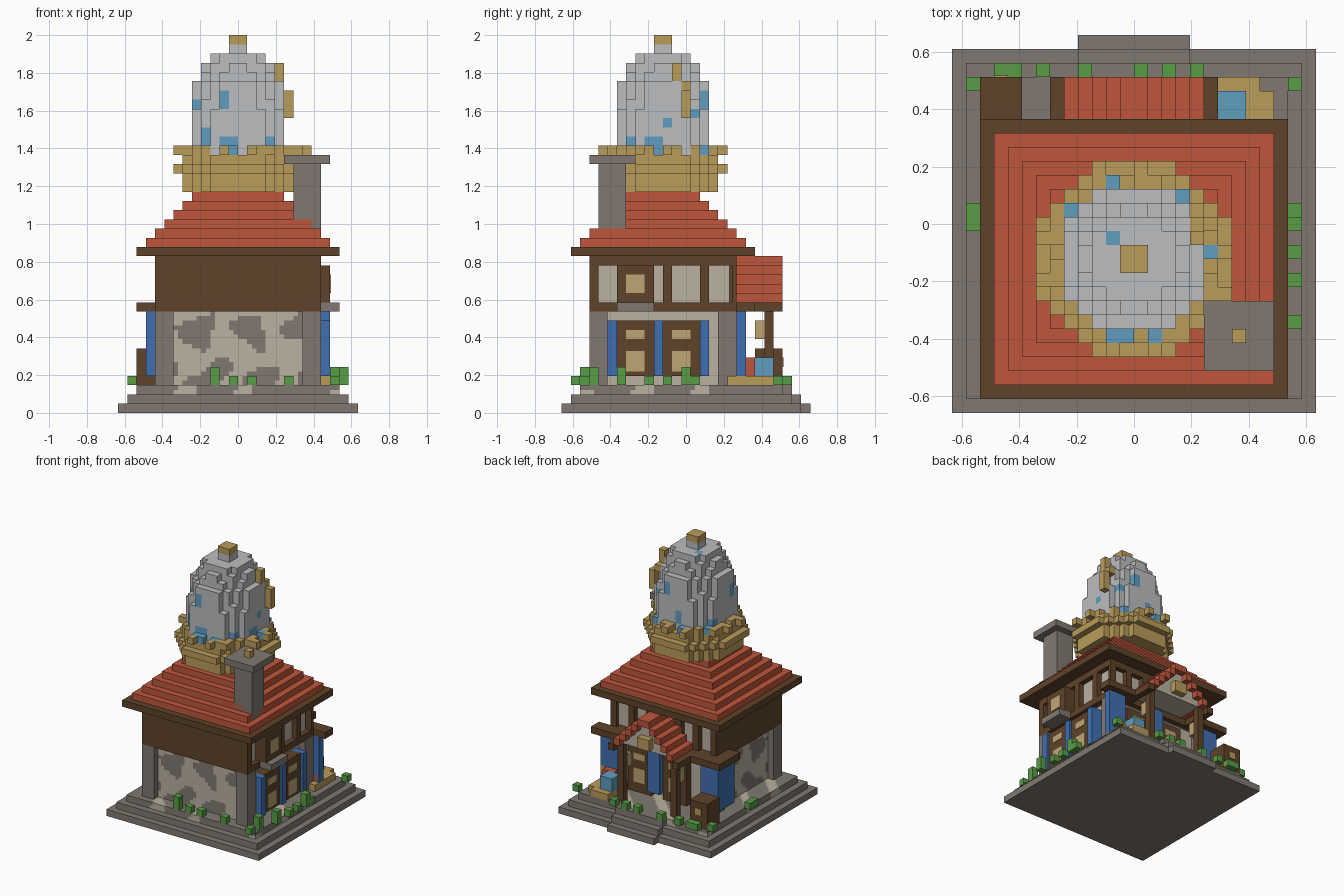
import bpy, bmesh, math

if "Cube" in bpy.data.objects:
    bpy.data.objects.remove(bpy.data.objects["Cube"], do_unlink=True)

U = 2 / 41  # one block


def srgb(c):
    c /= 255
    return c / 12.92 if c <= 0.04045 else ((c + 0.055) / 1.055) ** 2.4


MATS = {}
for key, rgb in {"stone grey": (129, 121, 113), "plaster tan": (187, 177, 160),
                 "timber brown": (94, 67, 41), "tile red": (190, 86, 59),
                 "gold": (186, 156, 90), "pale silver": (187, 189, 191),
                 "sky blue": (96, 158, 192), "shutter blue": (64, 112, 178),
                 "leaf green": (88, 156, 70), "pane gold": (190, 166, 116)}.items():
    m = bpy.data.materials.new(key)
    col = [srgb(c) for c in rgb] + [1]
    m.diffuse_color = col
    m.use_nodes = True
    m.node_tree.nodes["Principled BSDF"].inputs["Base Color"].default_value = col
    MATS[key] = m
GREY, TAN, BROWN, RED, GOLD, SILVER, SKY, BLUE, GREEN, PANE = MATS


def finish(name, bm, mats):
    me = bpy.data.meshes.new(name)
    bm.to_mesh(me)
    bm.free()
    for k in mats:
        me.materials.append(MATS[k])
    ob = bpy.data.objects.new(name, me)
    ob.scale = (U, U, U)
    bpy.context.collection.objects.link(ob)
    return ob


def part(name, mat, *boxes):
    """Boxes given as x0, x1, y0, y1, z0, z1 in blocks."""
    bm = bmesh.new()
    for x0, x1, y0, y1, z0, z1 in boxes:
        r = bmesh.ops.create_cube(bm, size=1)
        for v in r["verts"]:
            v.co = ((x0 + x1) / 2 + v.co.x * (x1 - x0),
                    (y0 + y1) / 2 + v.co.y * (y1 - y0),
                    (z0 + z1) / 2 + v.co.z * (z1 - z0))
    return finish(name, bm, [mat])


def mirror(*boxes):
    return list(boxes) + [(-b[1], -b[0], *b[2:]) for b in boxes]


def voxels(name, cells, mats, rule, s=1.0, origin=(0, 0, 0)):
    """Outer skin of a set of cells; rule(x, y, z) of a cell centre gives its material index."""
    bm = bmesh.new()
    for c in cells:
        for a in range(3):
            for d in (0, 1):
                n = list(c)
                n[a] += 2 * d - 1
                if tuple(n) in cells:
                    continue
                b, e = (a + 1) % 3, (a + 2) % 3
                quad = []
                for p, q in ((0, 0), (1, 0), (1, 1), (0, 1)):
                    k = list(c)
                    k[a] += d
                    k[b] += p
                    k[e] += q
                    quad.append(bm.verts.new([origin[i] + s * k[i] for i in range(3)]))
                f = bm.faces.new(quad if d else quad[::-1])
                f.material_index = rule(*[origin[i] + s * (c[i] + 0.5) for i in range(3)])
    bmesh.ops.remove_doubles(bm, verts=bm.verts, dist=0.01)
    return finish(name, bm, mats)


def block(nx, ny, nz):
    return {(i, j, k) for i in range(nx) for j in range(ny) for k in range(nz)}


def blotch(x, y, z):
    u = x + y
    return math.sin(1.1 * u + 1.4 * math.sin(0.9 * z)) + math.sin(1.2 * z + 0.9 * math.sin(0.8 * u))


# Stepped stone base
part("base_steps", GREY, (-13, 13, -13.5, 12.5, 0, 1), (-4, 4, 12.5, 13.5, 0, 1),
     (-12, 12, -12.5, 11.5, 1, 2), (-4, 4, 11.5, 12.5, 1, 2), (-4, 4, 10.5, 11.5, 2, 3))
voxels("base_floor", block(44, 44, 2), [GREY, TAN],
       lambda x, y, z: int(blotch(x, y, z) > 0.9), 0.5, (-11, -11.5, 2))

# Ground floor walls: mottled at front and right, plaster elsewhere
voxels("lower_walls", block(32, 28, 16), [GREY, TAN],
       lambda x, y, z: int(x > 7.5 or y > 4 or blotch(x, y, z) > -0.3), 0.5, (-8, -9.5, 3))
part("corner_pillars", GREY, *mirror((7, 9, -10.5, -8.5, 3, 11), (7, 9, 3.5, 5.5, 3, 11)))

# Upper floor: plaster core with timber cladding and framing
part("upper_core", TAN, (-8.2, 8.2, -9.6, 4.7, 11, 17))
part("upper_cladding", BROWN, (-9, 9, -10.5, -9.5, 11, 17), (-9, -8, -9.5, 5.5, 11, 17))
part("upper_frame", BROWN,
     (8, 9, -9.5, 5.5, 11, 12), (8, 9, -9.5, 5.5, 16, 17), (8, 9, -7.5, -3.5, 12, 16),
     (8, 9, -2.5, -1.5, 12, 16), (8, 9, 1.5, 2.5, 12, 16), (8, 9, 5, 5.5, 12, 16),
     (-8, 8, 4.5, 5.5, 11, 12), (-8, 8, 4.5, 5.5, 16, 17), (-3, 3, 4.5, 5.5, 12, 16),
     *mirror((5, 6, 4.5, 5.5, 12, 16)))
part("bay_window", BROWN, (9, 10, -7.5, -3.5, 12, 16))
part("bay_pane", PANE, (10, 10.1, -6.5, -4.5, 13, 15))
part("bay_ledge", GREY, (9, 11, -7.5, -3.5, 11, 12))
part("corner_beams", BROWN, *mirror((6, 11, 5.5, 7.5, 11, 12)), (-11, -9, 2.5, 5.5, 11, 12))

# Side doors with panes and blue posts
part("side_doors", BROWN, *[(8, 9.6, y, y + 4, 4, 10) for y in (-7.5, -2.5)])
part("side_door_panes", PANE, *[(9.6, 9.7, y + 1, y + 3, z, z + h)
                                for y in (-7.5, -2.5) for z, h in ((4.5, 2.2), (8, 1))])
part("side_blue_posts", BLUE, *[(8, 10, y, y + 1, 4, 10) for y in (-8.5, -3.5, 1.5)])

# Back doors, shutters and blue post
part("back_doors", BROWN, (2, 6, 4.5, 5.6, 3, 10), (-4, 0, 4.5, 5.6, 3, 10))
part("back_door_panes", PANE, *[(x, x + 2, 5.6, 5.7, z, z + h)
                                for x in (3, -3) for z, h in ((4.5, 2.2), (8, 1))])
part("back_blue_post", BLUE, (0, 2, 4.5, 6.5, 4, 11))
part("corner_shutters", BLUE, *mirror((7, 10, 5.5, 6.5, 4, 11)), (-10, -9, 2.5, 5.5, 4, 11))

# Main stepped roof
part("roof_eave", BROWN, (-11, 11, -12.5, 7.5, 17, 18))
part("roof_steps", RED, *[(-10 + i, 10 - i, -11.5 + i, 6.5 - i, 18 + i, 19 + i) for i in range(6)])

# Porch with stepped gable
part("porch_roof", RED, *mirror(*[(4 - i, 5 - i, 5.5, 10.5, 12 + i, 13 + i) for i in range(5)]))
part("porch_gable", TAN, *[(-4 + i, 4 - i, 5.5, 9.5, 12 + i, 13 + i) for i in range(4)])
part("porch_beams", BROWN, *mirror((5, 6, 5.5, 10.5, 11, 12), (4, 5, 8.5, 9.5, 11, 12)))
part("porch_posts", BROWN, *mirror((4, 5, 8.5, 9.5, 3, 11)))
part("gable_lamp", GOLD, (-1, 1, 9.5, 10.5, 12.5, 14.2))
part("post_lanterns", PANE, *mirror((4, 5, 7.5, 8.5, 8, 10)))

# Chest and crates beside the porch
part("chest", BROWN, (-11, -8, 7.5, 10.5, 3, 7))
part("chest_clasp", GOLD, (-10, -9, 7.4, 7.5, 5, 6), (-10, -9, 10.5, 10.6, 5, 6))
part("crate_pallet", GOLD, (6, 10, 4.5, 9.5, 3, 4), (6, 9, 9.5, 10.5, 3, 4))
part("blue_crate", SKY, (6, 8, 7.5, 9.5, 4, 6))
part("red_crate", RED, (7, 9, 6.5, 7.5, 4, 6), (8, 10, 5.5, 6.5, 4, 5))
part("gold_crate", GOLD, (9, 10, 5.5, 6.5, 5, 6))

# Chimney
part("chimney_stack", GREY, (6, 9, -9.5, -6.5, 18, 27))
part("chimney_cap", GREY, (5, 10, -10.5, -5.5, 27, 28))
part("chimney_topper", GOLD, (7, 8, -8.5, -7.5, 28, 29))


def disc(r2, k, inner=-1):
    return {(i, j, k) for i in range(-9, 9) for j in range(-9, 9)
            if inner <= (i + .5) ** 2 + (j + .5) ** 2 < r2}


# Gold crown ring with flange and battlement blocks
crown = disc(37, 24) | disc(37, 25) | disc(50, 26) | disc(37, 27)
crown |= {c for c in disc(40, 28, 28) if (c[0] + 2 * c[1]) % 3}
crown |= {c for c in disc(50, 28, 42) if (c[0] + c[1]) % 3 == 0}
crown_blue = [(-1, -6), (1, -6), (-3, -5), (-2, -6), (5, 0), (4, -2), (3, 4), (-1, 6),
              (-2, 5), (-5, 3), (-4, 3), (-5, 2)]
voxels("gold_crown", crown, [GOLD, SKY],
       lambda x, y, z: int(z > 28 and (math.floor(x), math.floor(y + 2.5)) in crown_blue),
       1, (0, -2.5, 0))

# Silver egg dome with blue spots and a gold tip
RADII = [5.3] * 5 + [5.1, 4.9, 4.75, 4.2, 3.8, 3.0, 1.2, 1.2]
dome = set()
for n, r in enumerate(RADII):
    dome |= disc(r * r, 28 + n)
SPOTS = [(-1, -4.5, 29), (-1.5, -4.5, 34), (-4.5, -1.5, 33), (-4.5, 2.5, 29), (4.5, -1, 29),
         (4.5, .5, 31.5), (3.5, 3.5, 32.5), (3.5, 1.5, 35.5), (-1.5, 1.5, 38.5),
         (-.5, 4.5, 30), (1.5, 4.5, 34), (-3.5, -3.5, 30), (3.5, -3.5, 29)]


def dome_rule(x, y, z):
    if z > 40:
        return 2
    return int(any(math.dist((x, y + 2.5, z), s) < 0.9 for s in SPOTS))


voxels("egg_dome", dome, [SILVER, SKY, GOLD], dome_rule, 1, (0, -2.5, 0))
part("dome_gold_blocks", GOLD, (5, 6, -.5, .5, 32, 35), (4, 5, -1.5, -.5, 36, 38),
     (4, 5, -.5, .5, 35, 36))

# Leafy blocks around the base: x, y, height
LEAVES = [(-3, -11.5, 2), (-1, -11.5, 1), (1, -11.5, 1), (5, -11.5, 1), (10, -10.5, 2),
          (10, -12.5, 1), (11, .5, 1), (11, -.5, 2), (11, -2.5, 1), (11, -4.5, 1), (11, -7.5, 2),
          (11, 9.5, 1), (-12, 9.5, 1), (-12, .5, 1), (-12, -.5, 1), (-10, 10.5, 1), (-9, 10.5, 1),
          (-7, 10.5, 1), (-4, 10.5, 1), (0, 10.5, 1), (2, 10.5, 1), (4, 10.5, 1)]
part("leaf_blocks", GREEN, *[(x, x + 1, y, y + 1, 3, 3 + h) for x, y, h in LEAVES])
